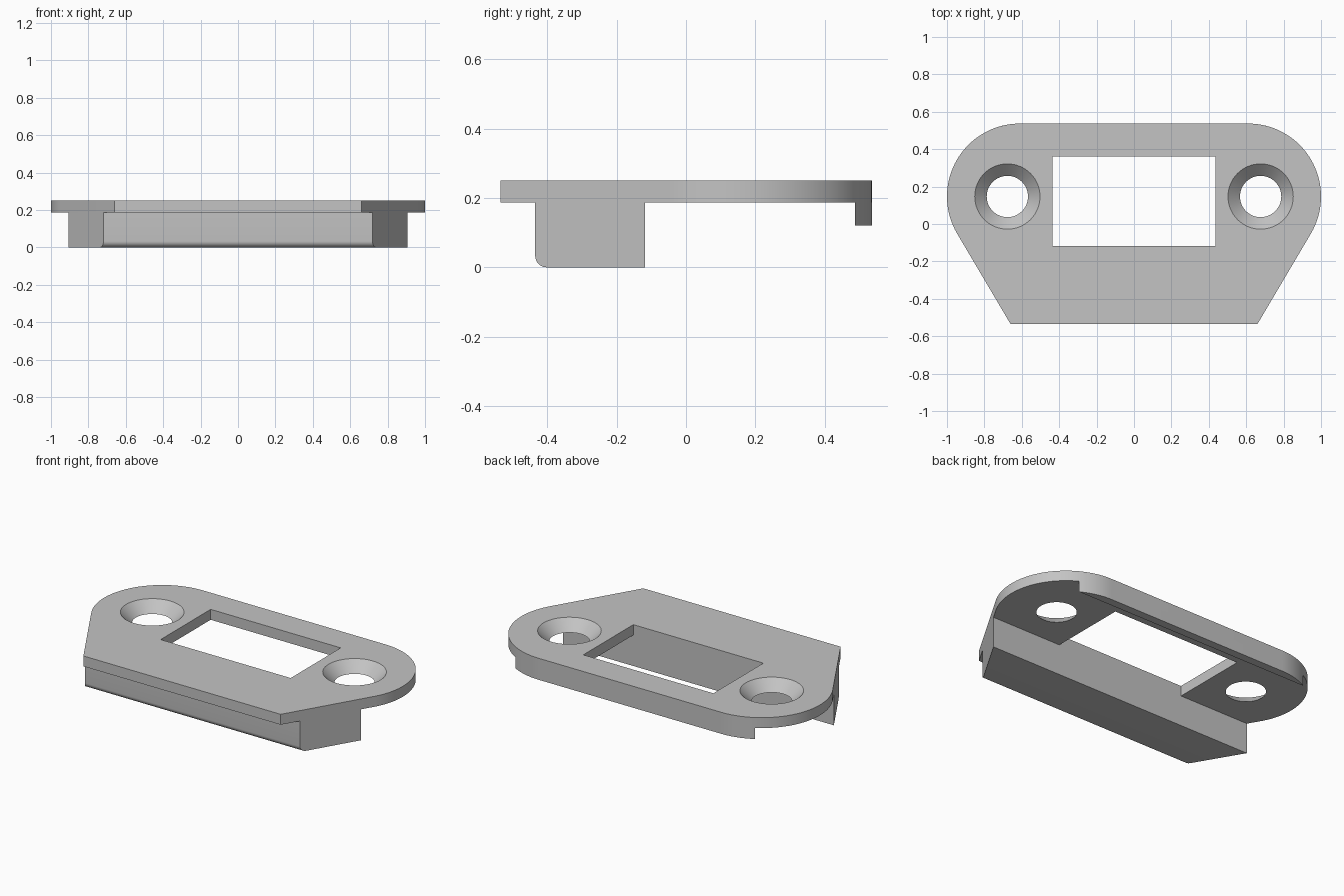
import bpy, bmesh
from math import radians, sin, cos, sqrt

if "Cube" in bpy.data.objects:
    bpy.data.objects.remove(bpy.data.objects["Cube"])

# Main dimensions
TOP, UNDER, LIP_BOTTOM = 0.25, 0.187, 0.12
FRONT_Y, FRONT_X = -0.535, 0.66
ARC_X, ARC_Y, ARC_R = 0.61, 0.147, 0.39
BLOCK_FRONT, BLOCK_BACK = -0.435, -0.118
LIP_Y = 0.487
HOLE_X = 0.677

gray = bpy.data.materials.new("plain gray")
gray.use_nodes = True
gray.diffuse_color = (0.55, 0.55, 0.55, 1)
gray.node_tree.nodes["Principled BSDF"].inputs["Base Color"].default_value = (0.55, 0.55, 0.55, 1)


def finish(name, bm):
    bmesh.ops.recalc_face_normals(bm, faces=bm.faces)
    mesh = bpy.data.meshes.new(name)
    bm.to_mesh(mesh)
    bm.free()
    obj = bpy.data.objects.new(name, mesh)
    bpy.context.collection.objects.link(obj)
    mesh.materials.append(gray)
    return obj


def prism(half, z0, z1):
    """Extrude a right-hand half outline, mirrored across x = 0."""
    bm = bmesh.new()
    outline = half + [(-x, y) for x, y in reversed(half)]
    face = bm.faces.new([bm.verts.new((x, y, z0)) for x, y in outline])
    grown = bmesh.ops.extrude_face_region(bm, geom=[face])["geom"]
    bmesh.ops.translate(bm, vec=(0, 0, z1 - z0),
                        verts=[v for v in grown if isinstance(v, bmesh.types.BMVert)])
    return bm


def arc(start, end, steps):
    return [(ARC_X + ARC_R * cos(radians(start + (end - start) * i / steps)),
             ARC_Y + ARC_R * sin(radians(start + (end - start) * i / steps)))
            for i in range(steps + 1)]


def shade(obj):
    bpy.ops.object.select_all(action='DESELECT')
    obj.select_set(True)
    bpy.context.view_layer.objects.active = obj
    bpy.ops.object.shade_smooth_by_angle(angle=radians(30))


# Face plate with rounded shoulders and a tapered front
shoulder = arc(-30, 90, 40)
plate = finish("face_plate", prism([(FRONT_X, FRONT_Y)] + shoulder, UNDER, TOP))

# Cutters: latch window and two countersunk screw holes
cutters = [finish("window_cutter", prism([(0.435, BLOCK_BACK), (0.435, 0.36)], 0.1, 0.35))]
for side in (-1, 1):
    bm = bmesh.new()
    bmesh.ops.create_cone(bm, cap_ends=True, segments=64, radius1=0.09, radius2=0.195,
                          depth=TOP - UNDER + 0.04)
    bmesh.ops.translate(bm, verts=bm.verts, vec=(side * HOLE_X, ARC_Y, (TOP + UNDER) / 2))
    cutters.append(finish("screw_hole_cutter", bm))

bpy.context.view_layer.objects.active = plate
for cutter in cutters:
    cutter.hide_render = True
    mod = plate.modifiers.new("cut", 'BOOLEAN')
    mod.operation, mod.solver, mod.object = 'DIFFERENCE', 'EXACT', cutter
    bpy.ops.object.modifier_apply(modifier=mod.name)
    bpy.data.objects.remove(cutter)
shade(plate)


# Support block, following the tapered sides, with a rounded lower front edge
def side_x(y):
    x1, y1 = shoulder[0]
    return FRONT_X + (x1 - FRONT_X) * (y - FRONT_Y) / (y1 - FRONT_Y)


bm = prism([(side_x(y), y) for y in (BLOCK_FRONT, BLOCK_BACK)], 0, UNDER)
edge = [e for e in bm.edges
        if all(v.co.z < 0.01 and v.co.y < BLOCK_FRONT + 0.01 for v in e.verts)]
bmesh.ops.bevel(bm, geom=edge, offset=0.033, segments=8, profile=0.5, affect='EDGES')
shade(finish("support_block", bm))

# Rear lip, cut from the same rounded outline
lip_angle = 90 - 29.3
lip_half = [(ARC_X + sqrt(ARC_R ** 2 - (LIP_Y - ARC_Y) ** 2), LIP_Y)] + arc(lip_angle + 0.5, 90, 12)
shade(finish("rear_lip", prism(lip_half, LIP_BOTTOM, UNDER)))
